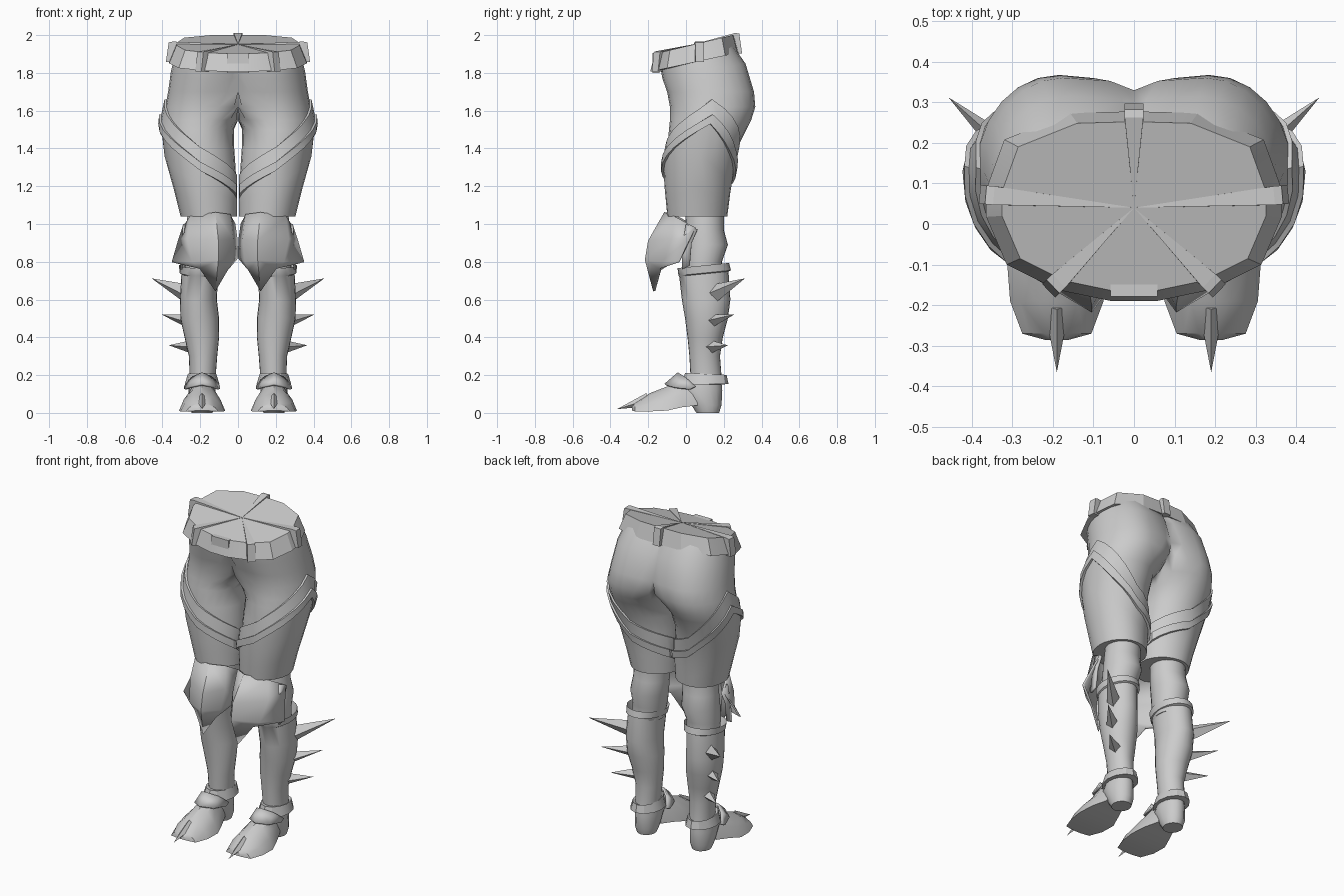
import bpy, bmesh, math
from mathutils import Vector

if "Cube" in bpy.data.objects:
    bpy.data.objects.remove(bpy.data.objects["Cube"])

mat = bpy.data.materials.new("steel grey")
mat.diffuse_color = (0.6, 0.6, 0.6, 1)
mat.use_nodes = True
mat.node_tree.nodes["Principled BSDF"].inputs["Base Color"].default_value = mat.diffuse_color
N = 24


def finish(name, bm, mirror=True, angle=35, thick=0):
    bmesh.ops.recalc_face_normals(bm, faces=bm.faces)
    me = bpy.data.meshes.new(name)
    bm.to_mesh(me)
    bm.free()
    me.materials.append(mat)
    ob = bpy.data.objects.new(name, me)
    bpy.context.collection.objects.link(ob)
    bpy.ops.object.select_all(action='DESELECT')
    ob.select_set(True)
    bpy.context.view_layer.objects.active = ob
    bpy.ops.object.shade_smooth_by_angle(angle=math.radians(angle))
    if thick:
        s = ob.modifiers.new("thickness", 'SOLIDIFY')
        s.thickness = thick
        s.offset = 0
    if mirror:
        m = ob.modifiers.new("mirror", 'MIRROR')
        m.merge_threshold = 0.002
    return ob


def loft(rings, caps=(True, True), closed=True):
    bm = bmesh.new()
    vs = [[bm.verts.new(p) for p in r] for r in rings]
    n = len(rings[0])
    for a, b in zip(vs, vs[1:]):
        for i in range(n if closed else n - 1):
            j = (i + 1) % n
            bm.faces.new((a[i], a[j], b[j], b[i]))
    if caps[0]:
        bm.faces.new(vs[0])
    if caps[1]:
        bm.faces.new(vs[-1])
    return bm


def oval(z, cx, ro, ri, yf, yb, tilt=0.0, n=N):
    """Oval ring with separate outer and inner widths, kept on x >= 0."""
    cy, ry = (yf + yb) / 2, (yb - yf) / 2
    out = []
    for i in range(n):
        t = 2 * math.pi * i / n
        c, y = math.cos(t), cy + ry * math.sin(t)
        x = max(0.0, cx + (ro if c > 0 else ri) * c)
        out.append(Vector((x, y, z + tilt * (y - 0.04))))
    return out


# Hips and thighs: one half, mirrored
BODY = [(1.90, .15, .18, .55, -.14, .245, .24), (1.80, .16, .195, .5, -.125, .315, .18),
        (1.70, .175, .195, .45, -.10, .36), (1.62, .185, .2, .33, -.085, .367),
        (1.55, .195, .2, .215, -.085, .345), (1.50, .205, .19, .183, -.09, .32),
        (1.40, .205, .18, .185, -.10, .27), (1.30, .2, .16, .187, -.105, .245),
        (1.20, .185, .145, .177, -.10, .225), (1.04, .165, .125, .15, -.085, .205)]
body_rings = [oval(*r) for r in BODY]
bm = loft(body_rings, (False, True))
bmesh.ops.delete(bm, geom=[f for f in bm.faces if all(v.co.x < 1e-5 for v in f.verts)],
                 context='FACES')
finish("hips_and_thighs", bm, angle=60)


def on_body(z, i, off):
    """Point on the thigh at a height, pushed outward."""
    k = 0
    while k < len(BODY) - 2 and BODY[k + 1][0] > z:
        k += 1
    f = (BODY[k][0] - z) / (BODY[k][0] - BODY[k + 1][0])
    p = body_rings[k][i].lerp(body_rings[k + 1][i], f)
    d = Vector((p.x - 0.2, p.y - 0.08, 0)).normalized() * off
    return Vector((max(p.x + d.x, 0.004), p.y + d.y, z))


# Thigh plates with a raised chevron band
def chevron(i):
    t = 2 * math.pi * i / N
    t = t if t <= math.pi else t - 2 * math.pi
    mid = 1.37 if t > 0 else 1.41
    a = abs(t) / (math.pi / 2)
    return 1.66 + (mid - 1.66) * a if a < 1 else mid + (1.23 - mid) * (a - 1)


rows = [(0, -.005), (0, .012), (.08, .016), (.08, .028), (.13, .028), (.13, .014)]
rings = [[on_body(chevron(i) - dz, i, o) for i in range(N)] for dz, o in rows]
for f in (.35, .7, 1):
    rings.append([on_body((chevron(i) - .13) * (1 - f) + 1.04 * f, i, .014) for i in range(N)])
finish("thigh_plate", loft(rings, (False, True)), angle=30)

# Belt with a shallow tilted cap
HALF = [(0, .252), (.14, .248), (.285, .19), (.325, .08), (.325, .02), (.28, -.085), (.17, -.14),
        (.05, -.165)]
outline = HALF + [(-x, y) for x, y in reversed(HALF[1:])]


def belt_z(y):
    return 1.9 + 0.24 * (y + 0.17)


def belt_ring(s, dz):
    return [Vector((x * s, .04 + (y - .04) * s, belt_z(y) + dz)) for x, y in outline]


finish("belt", loft([belt_ring(1, 0), belt_ring(1.12, -.095), belt_ring(1.0, -.095)]),
       mirror=False, angle=20)

# Belt loops, each with a wedge running to the middle of the cap
bm = bmesh.new()
centre = Vector((0, .04, belt_z(.04) + .001))
for x, y in ((0, .262), (.345, .07), (-.345, .07), (.185, -.14), (-.185, -.14)):
    d = Vector((x, y - .04, 0)).normalized()
    s = Vector((-d.y, d.x, 0)) * .023
    p = Vector((x, y, belt_z(y)))
    top, low = p + Vector((0, 0, .008)), p + d * .035 + Vector((0, 0, -.1))
    lip = p + d * .02 + Vector((0, 0, .004))
    inn = p - d * .02 + Vector((0, 0, -.1))
    A = [[bm.verts.new(q + k * s) for q in (top, lip, low, inn)] for k in (-1, 1)]
    c = bm.verts.new(centre)
    for i in range(4):
        j = (i + 1) % 4
        bm.faces.new((A[0][i], A[0][j], A[1][j], A[1][i]))
    bm.faces.new(A[0])
    bm.faces.new(A[1])
    bm.faces.new((A[0][0], A[1][0], c))
    bm.faces.new((A[0][0], A[0][3], c))
    bm.faces.new((A[1][0], A[1][3], c))
finish("belt_loops", bm, mirror=False, angle=20)

# Buckle
bm = loft([[Vector((x, y, z)) for x, z in ((-.058, 1.8), (.058, 1.8), (.058, 1.905), (-.058, 1.905))]
           for y in (-.178, -.14)])
finish("buckle", bm, mirror=False)

# Knees
finish("knee", loft([oval(*r) for r in (
    (1.07, .165, .10, .10, .0, .20), (.97, .17, .105, .105, -.005, .20),
    (.89, .175, .11, .105, -.01, .222), (.80, .185, .10, .10, -.01, .19),
    (.72, .19, .09, .09, 0, .2))]), angle=50)

# Knee guard: ridged shell ending in a downward point
PAD = [[(.29, .05, .98), (.25, -.06, 1.04), (.12, -.11, 1.06), (.045, -.06, 1.05), (.02, .03, 1.0)],
       [(.31, .02, .92), (.265, -.085, .92), (.105, -.195, .91), (.03, -.085, .92), (.008, .01, .92)],
       [(.345, -.035, .805), (.24, -.13, .80), (.105, -.212, .81), (.04, -.12, .80), (.006, -.03, .83)],
       [(.345, -.035, .80), (.2, -.135, .765), (.12, -.168, .645), (.06, -.135, .755), (.006, -.03, .82)]]
finish("knee_guard", loft([[Vector(p) for p in r] for r in PAD], (False, False), False),
       angle=30, thick=.012)

# Side flap of the knee guard
flap = [[(.285, .0, 1.0), (.29, .06, .97)], [(.29, -.02, .88), (.295, .03, .9)],
        [(.3, -.02, .76), (.3, .02, .78)]]
finish("knee_flap", loft([[Vector(p) for p in r] for r in flap], (False, False), False), thick=.012)

# Greaves with a flared top rim
finish("greave", loft([oval(*r) for r in (
    (.70, .195, .09, .085, -.02, .21), (.775, .195, .118, .11, -.045, .228, .1),
    (.735, .197, .112, .105, -.04, .238, .1), (.73, .2, .10, .095, -.036, .225, .1),
    (.60, .207, .10, .095, -.022, .235), (.50, .205, .10, .105, -.005, .222),
    (.40, .195, .088, .095, .008, .195), (.30, .19, .07, .08, .018, .18),
    (.17, .19, .065, .07, .025, .19))]), angle=35)

# Ankle cuff
finish("ankle_cuff", loft([oval(*r, n=12) for r in (
    (.205, .19, .06, .06, .03, .19, -.1), (.21, .19, .075, .075, -.005, .215, -.05),
    (.15, .19, .092, .092, -.02, .225, .02), (.15, .19, .06, .06, .03, .19))]), angle=30)

# Instep plate with side wings
wing = [[(.10, .05, .14), (.135, .0, .185), (.19, -.04, .21), (.245, .0, .185), (.28, .05, .14)],
        [(.10, .02, .125), (.125, -.06, .135), (.19, -.11, .15), (.255, -.06, .135), (.28, .02, .125)]]
finish("instep_plate", loft([[Vector(p) for p in r] for r in wing], (False, False), False), thick=.012)

# Heel
finish("heel", loft([oval(*r, n=16) for r in (
    (.19, .19, .065, .065, .02, .185), (.12, .19, .072, .072, -.02, .192),
    (.04, .19, .068, .068, .03, .188), (.0, .19, .055, .055, .055, .175))]), angle=50)

# Armoured foot, lofted from heel side to toes
FOOT = [(.06, .06, .03, .17, .04), (-.02, .095, .04, .185, .03), (-.10, .122, .05, .14, .012),
        (-.19, .115, .05, .105, .008), (-.27, .085, .03, .055, .008), (-.285, .03, .015, .035, .012)]
rings = []
for y, wb, wt, zt, zb in FOOT:
    h = zt - zb
    rings.append([Vector((.19 + x, y, z)) for x, z in (
        (-wb, zb), (wb, zb), (wb * .8, zb + h * .45), (wt, zb + h * .85), (0, zt),
        (-wt, zb + h * .85), (-wb * .8, zb + h * .45))])
finish("foot", loft(rings), angle=30)


# Spikes on calves and toes
def spike(name, base, tip, w, h):
    base, tip = Vector(base), Vector(tip)
    d = (tip - base).normalized()
    s = d.cross(Vector((0, 0, 1))).normalized()
    u = s.cross(d)
    bm = bmesh.new()
    ring = [bm.verts.new(base + o) for o in (s * w, u * h, s * -w, u * -h)]
    t = bm.verts.new(tip)
    for i in range(4):
        bm.faces.new((ring[i], ring[(i + 1) % 4], t))
    bm.faces.new(ring)
    finish(name, bm, angle=30)


spike("calf_spike_upper", (.28, .155, .635), (.457, .312, .712), .04, .048)
spike("calf_spike_middle", (.28, .145, .49), (.407, .258, .522), .035, .032)
spike("calf_spike_lower", (.25, .135, .35), (.367, .222, .358), .035, .034)
spike("toe_spike", (.19, -.2, .07), (.19, -.365, .02), .032, .036)
